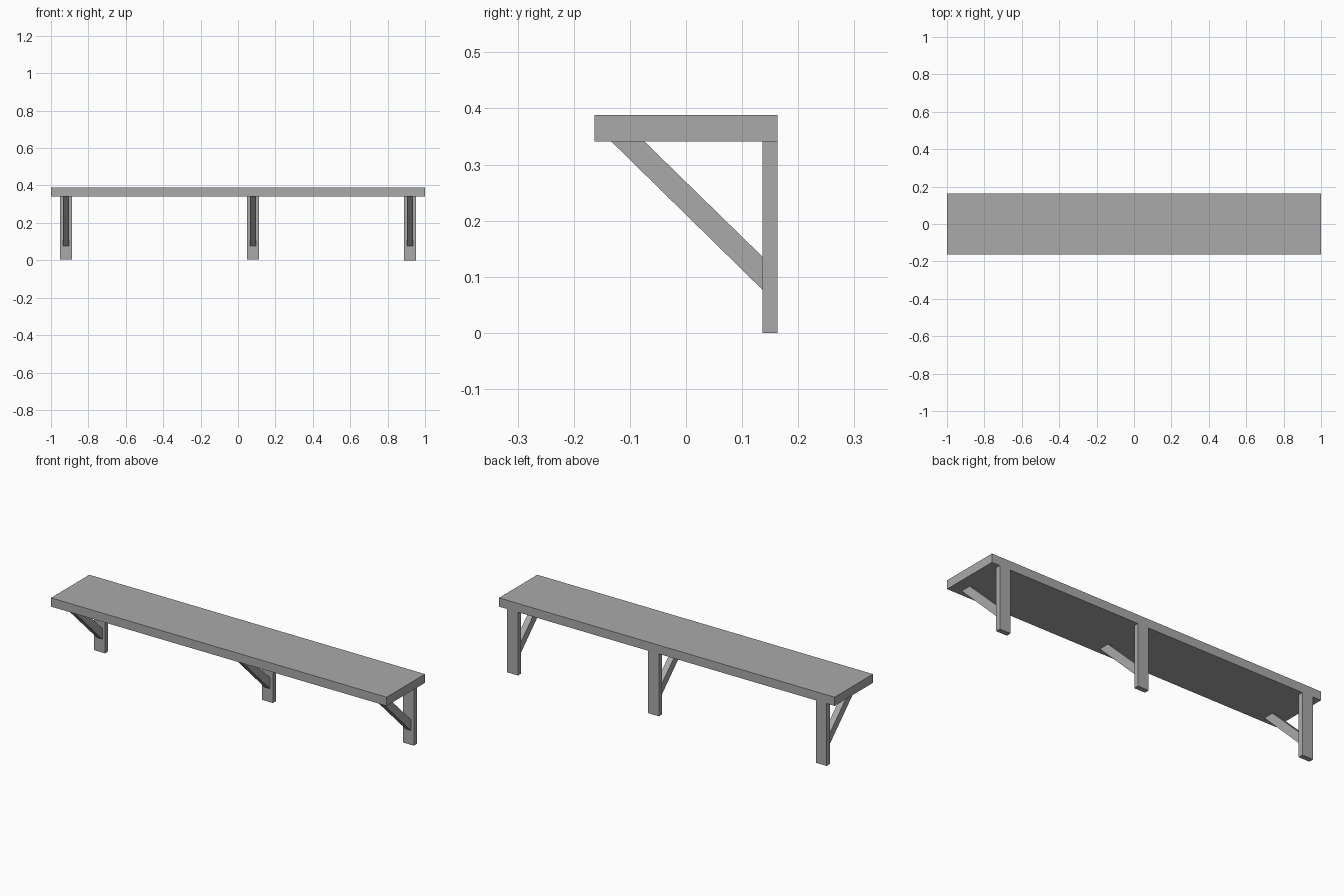
import bpy
import bmesh
from mathutils import Vector

cube = bpy.data.objects.get("Cube")
if cube:
    bpy.data.objects.remove(cube, do_unlink=True)

GREY = (0.40, 0.40, 0.40, 1.0)
mat = bpy.data.materials.new("plain grey")
mat.use_nodes = True
mat.diffuse_color = GREY
mat.node_tree.nodes["Principled BSDF"].inputs["Base Color"].default_value = GREY


def extrude_profile(name, profile, x0, x1):
    """Solid made from a (y, z) outline swept along x."""
    bm = bmesh.new()
    face = bm.faces.new([bm.verts.new((x0, y, z)) for y, z in profile])
    swept = bmesh.ops.extrude_face_region(bm, geom=[face])["geom"]
    bmesh.ops.translate(bm, vec=Vector((x1 - x0, 0, 0)),
                        verts=[v for v in swept if isinstance(v, bmesh.types.BMVert)])
    bmesh.ops.recalc_face_normals(bm, faces=bm.faces)
    mesh = bpy.data.meshes.new(name)
    bm.to_mesh(mesh)
    bm.free()
    mesh.materials.append(mat)
    obj = bpy.data.objects.new(name, mesh)
    bpy.context.collection.objects.link(obj)
    return obj


def rectangle(y0, y1, z0, z1):
    return [(y0, z0), (y1, z0), (y1, z1), (y0, z1)]


FRONT, BACK = -0.163, 0.163
POST_FRONT = 0.136
UNDERSIDE, TOP = 0.341, 0.388

# Shelf board
extrude_profile("shelf_board", rectangle(FRONT, BACK, UNDERSIDE, TOP), -1, 1)

# Brackets: a flat wall post and a narrower diagonal brace
BRACE = [(-0.133, UNDERSIDE), (-0.074, UNDERSIDE),
         (POST_FRONT, 0.136), (POST_FRONT, 0.077)]
for side, x, foot in (("right", -0.92, 0.005), ("middle", 0.08, 0.005), ("left", 0.92, 0.0)):
    extrude_profile(side + "_post", rectangle(POST_FRONT, BACK, foot, UNDERSIDE),
                    x - 0.0325, x + 0.0325)
    extrude_profile(side + "_brace", BRACE, x - 0.016, x + 0.016)
